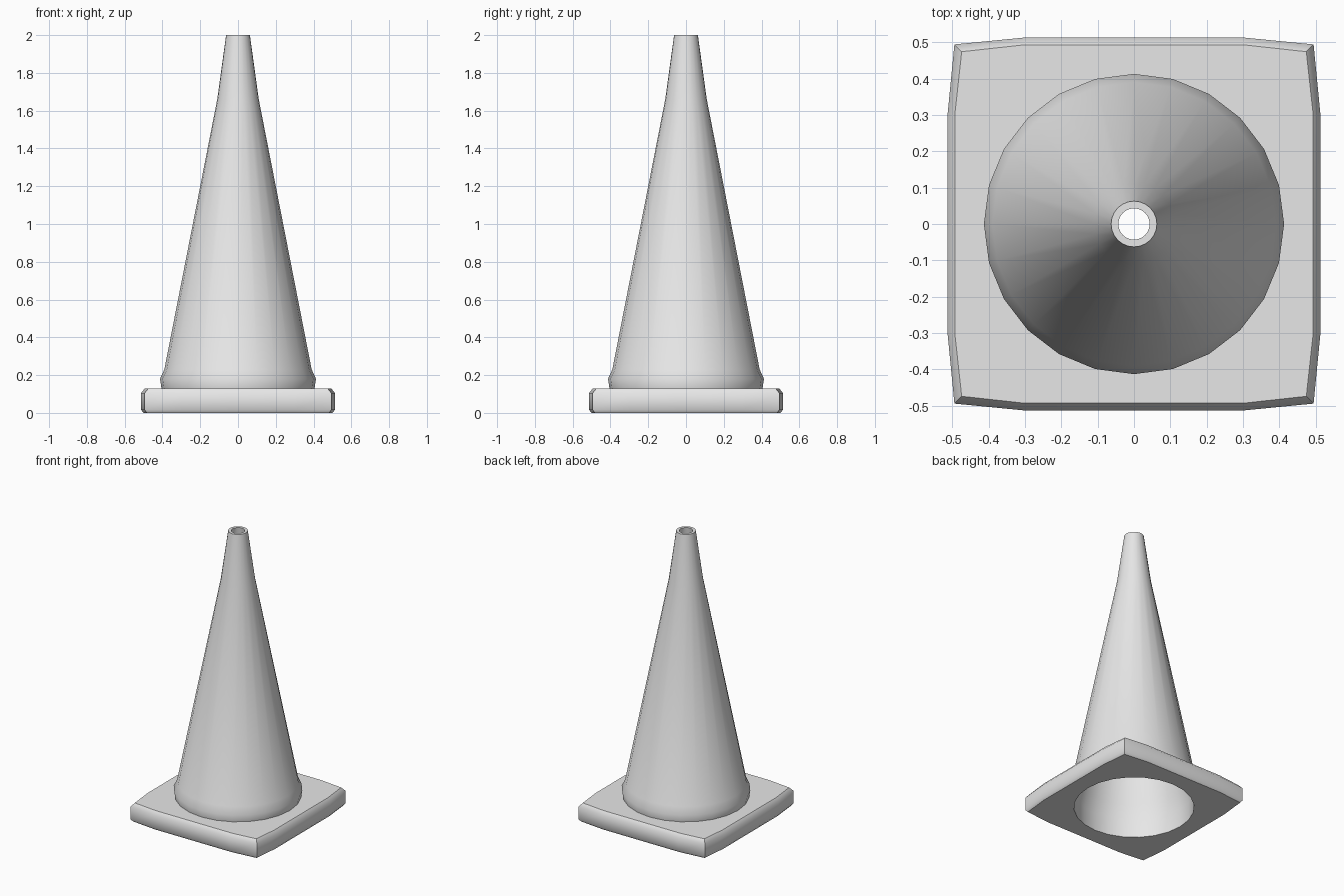
import bpy, bmesh, math

if "Cube" in bpy.data.objects:
    bpy.data.objects.remove(bpy.data.objects["Cube"])

SIDES = 24
BASE_TOP = 0.13
FOOT_R, BORE_R = 0.405, 0.385

grey = bpy.data.materials.new("grey plastic")
grey.diffuse_color = (0.8, 0.8, 0.8, 1)
grey.use_nodes = True
grey.node_tree.nodes["Principled BSDF"].inputs["Base Color"].default_value = grey.diffuse_color


def ring(bm, points, z):
    return [bm.verts.new((x, y, z)) for x, y in points]


def circle(r):
    return [(r * math.cos(math.tau * i / SIDES), r * math.sin(math.tau * i / SIDES))
            for i in range(SIDES)]


def skin(bm, a, b):
    n = len(a)
    for i in range(n):
        j = (i + 1) % n
        bm.faces.new((a[i], a[j], b[j], b[i]))


def loop_edges(bm, verts):
    out = []
    for i, v in enumerate(verts):
        w = verts[(i + 1) % len(verts)]
        out.append(bm.edges.get((v, w)) or bm.edges.new((v, w)))
    return out


def finish(bm, name, angle):
    bmesh.ops.recalc_face_normals(bm, faces=bm.faces)
    mesh = bpy.data.meshes.new(name)
    bm.to_mesh(mesh)
    bm.free()
    mesh.materials.append(grey)
    obj = bpy.data.objects.new(name, mesh)
    bpy.context.collection.objects.link(obj)
    bpy.ops.object.select_all(action='DESELECT')
    obj.select_set(True)
    bpy.context.view_layer.objects.active = obj
    bpy.ops.object.shade_smooth_by_angle(angle=math.radians(angle))
    return obj


# Hollow cone: outer skin, top rim, inner skin
profile = [(FOOT_R, BASE_TOP), (0.413, 0.18), (0.39, 0.23), (0.11, 1.66), (0.063, 2.0),
           (0.043, 2.0), (0.088, 1.66), (0.365, 0.23), (BORE_R, BASE_TOP), (BORE_R, 0)]
bm = bmesh.new()
rings = [ring(bm, circle(r), z) for r, z in profile]
for a, b in zip(rings, rings[1:]):
    skin(bm, a, b)
# orient consistently with the upper rim facing up
cone = finish(bm, "cone_body", 40)
rim = [p for p in cone.data.polygons if p.center.z > 1.999]
if rim[0].normal.z < 0:
    cone.data.flip_normals()


# Square foot with bowed sides and chamfered edges
def outline(inset):
    c, m = 0.494 - inset, 0.513 - inset
    quarter = [(m, -0.3), (m, 0.3), (c, c)]
    pts = []
    for k in range(4):
        for x, y in quarter:
            for _ in range(k):
                x, y = -y, x
            pts.append((x, y))
    return pts


bm = bmesh.new()
layers = [ring(bm, outline(i), z) for i, z in
          [(0.012, 0), (0, 0.016), (0, 0.105), (0.02, BASE_TOP)]]
for a, b in zip(layers, layers[1:]):
    skin(bm, a, b)
# top and bottom faces, each with the round opening
for outer, r, z, up in [(layers[0], BORE_R, 0, -1), (layers[-1], FOOT_R, BASE_TOP, 1)]:
    hole = ring(bm, circle(r), z)
    bmesh.ops.triangle_fill(bm, use_beauty=True, normal=(0, 0, up),
                            edges=loop_edges(bm, outer) + loop_edges(bm, hole))
foot = finish(bm, "square_foot", 40)
top = [p for p in foot.data.polygons if p.center.z > BASE_TOP - 0.001]
if top[0].normal.z < 0:
    foot.data.flip_normals()
